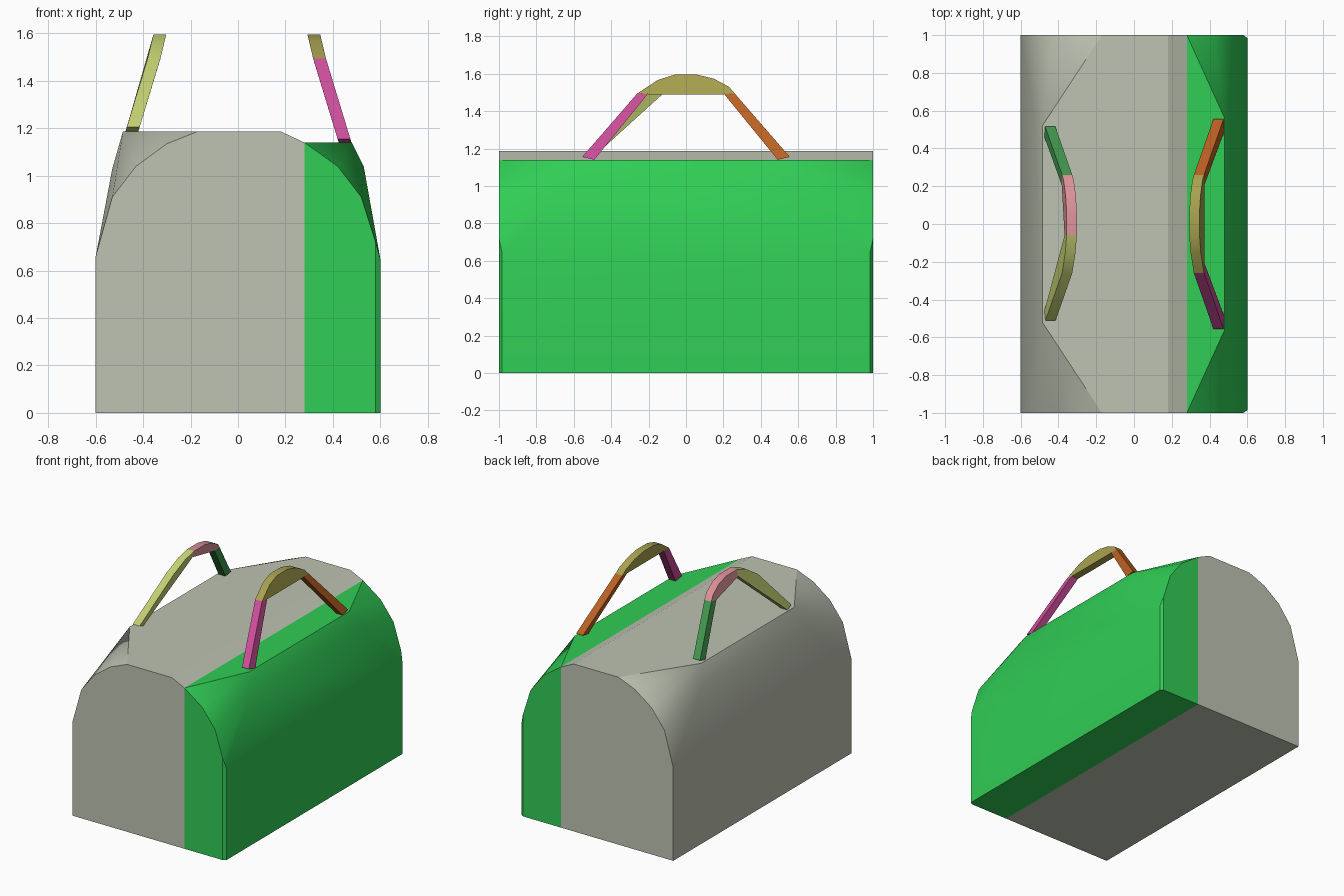
import bpy, bmesh, math

cube = bpy.data.objects.get("Cube")
if cube:
    bpy.data.objects.remove(cube, do_unlink=True)


def material(name, rgb):
    lin = [((c / 255 + 0.055) / 1.055) ** 2.4 for c in rgb] + [1.0]
    m = bpy.data.materials.new(name)
    m.use_nodes = True
    m.diffuse_color = lin
    m.node_tree.nodes["Principled BSDF"].inputs["Base Color"].default_value = lin
    return m


def hull(name, points, mat):
    """Faceted solid wrapped around a few points."""
    bm = bmesh.new()
    for p in points:
        bm.verts.new(p)
    res = bmesh.ops.convex_hull(bm, input=bm.verts[:])
    spare = {g for k in ("geom_interior", "geom_unused") for g in res[k]
             if isinstance(g, bmesh.types.BMVert)}
    bmesh.ops.delete(bm, geom=list(spare), context="VERTS")
    bmesh.ops.dissolve_limit(bm, angle_limit=math.radians(0.5),
                             verts=bm.verts[:], edges=bm.edges[:])
    bmesh.ops.recalc_face_normals(bm, faces=bm.faces[:])
    mesh = bpy.data.meshes.new(name)
    bm.to_mesh(mesh)
    bm.free()
    mesh.materials.append(mat)
    ob = bpy.data.objects.new(name, mesh)
    bpy.context.collection.objects.link(ob)
    bpy.ops.object.select_all(action="DESELECT")
    ob.select_set(True)
    bpy.context.view_layer.objects.active = ob
    bpy.ops.object.shade_smooth_by_angle(angle=math.radians(25))
    return ob


def both_ends(points):
    """Repeat (x, y, z) points at the front and the back."""
    return [(x, s * y, z) for x, y, z in points for s in (-1, 1)]


# Bag body: arched ends, with a fuller shoulder in the middle
grey_body = [(0.28, 1, 0), (-0.6, 1, 0), (-0.6, 1, 0.66), (-0.53, 1, 0.91),
             (-0.43, 1, 1.04), (-0.3, 1, 1.135), (-0.17, 1, 1.187),
             (0.18, 1, 1.187), (0.28, 1, 1.14),
             (-0.485, 0.52, 1.187), (-0.53, 0.6, 1.03)]
hull("bag_body", both_ends(grey_body), material("grey fabric", (190, 195, 178)))

# Side panel with slightly chamfered vertical corners
green_side = [(0.28, 1, 0), (0.58, 1, 0), (0.6, 0.985, 0), (0.6, 0.985, 0.65),
              (0.58, 1, 0.72), (0.52, 1, 0.91), (0.42, 1, 1.04),
              (0.28, 1, 1.14), (0.48, 0.56, 1.14), (0.53, 0.62, 1.04)]
hull("bag_side_panel", both_ends(green_side), material("bright green", (48, 205, 85)))


# Handles: strap pieces drawn in (y, z), leaning inward as they rise
def strap(name, side, outline, mat):
    pts = []
    for y, z in outline:
        if z < 1.49:
            cx = 0.45 - (z - 1.145) * 0.105 / 0.345
        else:
            cx = 0.345 - (z - 1.49) * 0.24
        if side < 0:
            cx += 0.01
        pts += [(side * (cx + d), y, z) for d in (-0.027, 0.027)]
    hull(name, pts, mat)


def flip(outline):
    return [(-y, z) for y, z in outline]


leg = [(-0.555, 1.155), (-0.49, 1.14), (-0.205, 1.49), (-0.26, 1.495)]
arch = [(-0.26, 1.495), (-0.15, 1.567), (-0.06, 1.595), (0.06, 1.595),
        (0.15, 1.573), (0.23, 1.53), (0.26, 1.495), (0.2, 1.49), (-0.2, 1.49)]
strap("left_handle_front", 1, leg, material("magenta", (205, 78, 155)))
strap("left_handle_back", 1, flip(leg), material("orange", (190, 98, 35)))
strap("left_handle_top", 1, arch, material("olive", (168, 162, 80)))

strap("right_handle_front", -1,
      [(-0.51, 1.205), (-0.46, 1.187), (-0.06, 1.55), (-0.06, 1.595),
       (-0.15, 1.567), (-0.26, 1.495)], material("lime", (196, 208, 115)))
strap("right_handle_top", -1,
      [(-0.06, 1.55)] + arch[2:8], material("pink", (218, 145, 152)))
strap("right_handle_back", -1,
      [(0.515, 1.2), (0.46, 1.187), (0.205, 1.49), (0.26, 1.495)],
      material("leaf green", (65, 150, 78)))
